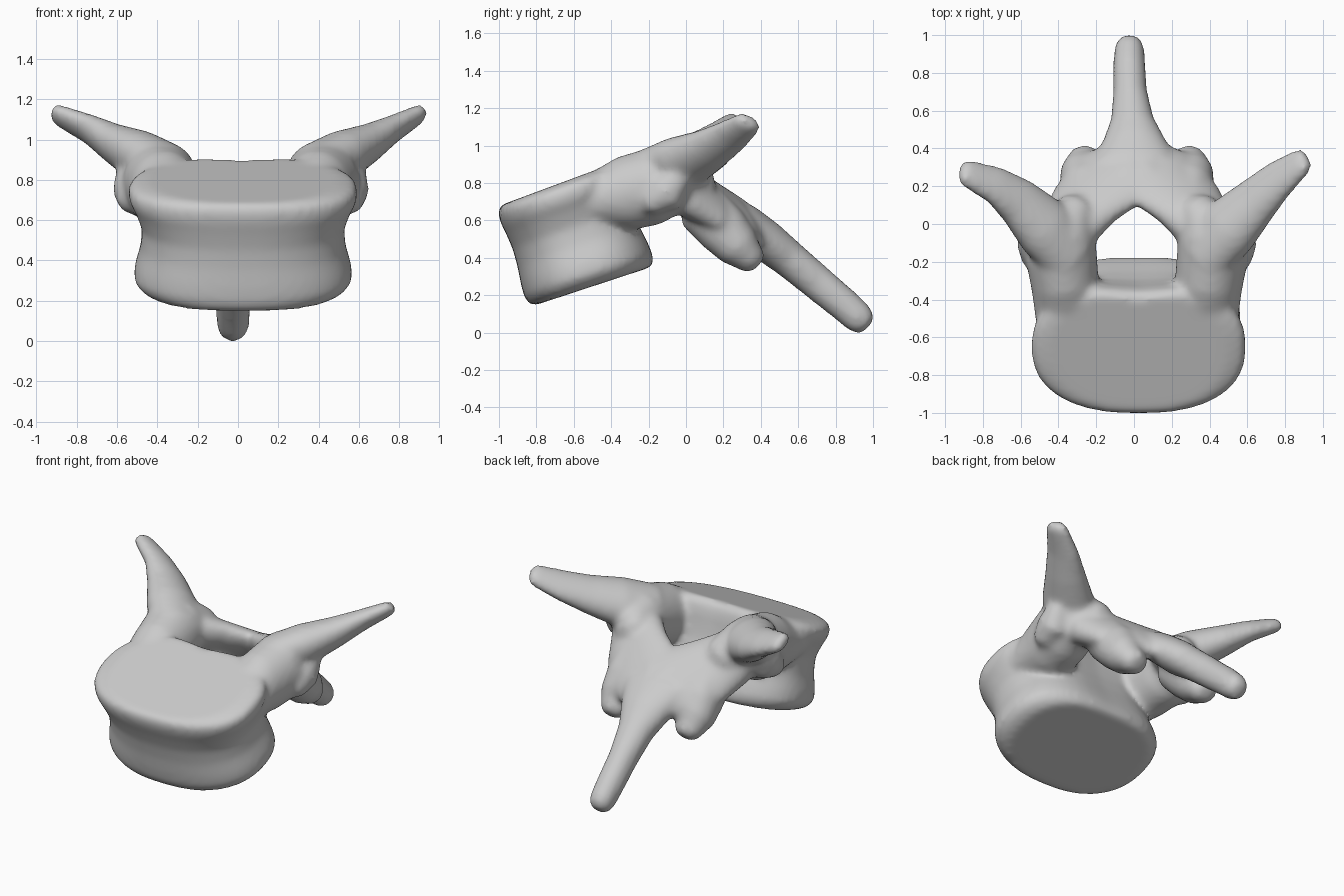
import bpy, bmesh, math
from mathutils import Vector

if "Cube" in bpy.data.objects:
    bpy.data.objects.remove(bpy.data.objects["Cube"])

bone = bpy.data.materials.new("bone grey")
bone.use_nodes = True
bone.diffuse_color = (0.6, 0.6, 0.6, 1)
bone.node_tree.nodes["Principled BSDF"].inputs["Base Color"].default_value = (0.6, 0.6, 0.6, 1)

parts = []
SIDES = 28


def skin_rings(name, rings):
    """Bridge a list of closed rings and cap both ends."""
    bm = bmesh.new()
    loops = [[bm.verts.new(p) for p in ring] for ring in rings]
    n = len(loops[0])
    for a, b in zip(loops, loops[1:]):
        for i in range(n):
            j = (i + 1) % n
            bm.faces.new((a[i], a[j], b[j], b[i]))
    bm.faces.new(loops[0][::-1])
    bm.faces.new(loops[-1])
    bmesh.ops.recalc_face_normals(bm, faces=bm.faces)
    mesh = bpy.data.meshes.new(name)
    bm.to_mesh(mesh)
    bm.free()
    obj = bpy.data.objects.new(name, mesh)
    bpy.context.collection.objects.link(obj)
    mesh.materials.append(bone)
    parts.append(obj)


def limb(name, sections, up):
    """Rounded tube through (x, y, z, half width, half height) sections."""
    pts = [Vector(s[:3]) for s in sections]
    last = len(pts) - 1
    rings = []
    for i, (c, s) in enumerate(zip(pts, sections)):
        t = (pts[min(i + 1, last)] - pts[max(i - 1, 0)]).normalized()
        side = t.cross(Vector(up)).normalized()
        top = side.cross(t)

        def ring(k, push=0.0):
            return [c + t * push + side * s[3] * k * math.cos(a) + top * s[4] * k * math.sin(a)
                    for a in (math.tau * j / SIDES for j in range(SIDES))]
        r = min(s[3], s[4])
        if i == 0:
            rings.append(ring(0.6, -0.6 * r))
        rings.append(ring(1.0))
        if i == last:
            rings += [ring(0.85, 0.5 * r), ring(0.5, 0.85 * r)]
    skin_rings(name, rings)


# Vertebral body: waisted drum, tilted forward, hollowed at the back
def body_ring(level, k):
    c = Vector((0.025, -0.50, 0.265)).lerp(Vector((0.025, -0.665, 0.785)), level)
    slope = Vector((0, 1, 0.33 + 0.04 * level)).normalized()
    rx, ry = 0.54 + 0.03 * level, 0.37
    ring = []
    for j in range(48):
        a = math.tau * j / 48
        ca, sa = math.cos(a), math.sin(a)
        x = rx * k * math.copysign(abs(ca) ** 0.83, ca)
        y = ry * (0.5 + 0.5 * k) * math.copysign(abs(sa) ** 0.85, sa)
        if sa > 0:
            y -= 0.05 * math.exp(-(x / 0.22) ** 2) * sa * (0.3 + 0.7 * level)
        ring.append(c + Vector((x, 0, 0)) + slope * y)
    return ring


skin_rings("vertebral_body", [body_ring(*s) for s in (
    (-0.03, 0.85), (0.02, 0.95), (0.1, 1.0), (0.22, 0.98), (0.4, 0.92), (0.58, 0.9),
    (0.74, 0.95), (0.85, 1.0), (0.95, 1.0), (1.0, 0.95), (1.03, 0.82))])

# Paired parts of the arch
for s, label in ((1, "left"), (-1, "right")):
    def paired(part, sections, up=(0, 0, 1)):
        limb(label + "_" + part, [(q[0] * s + 0.015,) + q[1:] for q in sections], up)

    paired("pedicle", ((0.34, -0.54, 0.69, 0.19, 0.13), (0.38, -0.32, 0.745, 0.18, 0.20),
                       (0.40, -0.18, 0.78, 0.19, 0.205), (0.39, -0.05, 0.81, 0.18, 0.18),
                       (0.34, 0.03, 0.78, 0.13, 0.15)))
    tip = 0.03 * s
    paired("transverse_process", ((0.34, -0.17, 0.85, 0.17, 0.12), (0.49, -0.02, 0.91, 0.17, 0.13),
                                  (0.63, 0.12, 0.98, 0.135, 0.095),
                                  (0.75, 0.22 + tip / 2, 1.05, 0.11, 0.065),
                                  (0.89 - tip / 2, 0.30 + tip, 1.12, 0.08, 0.045)),
           (0, 0.5, 0.85))
    paired("rib_facet", ((0.52, -0.19, 0.70, 0.09, 0.08), (0.54, -0.1, 0.75, 0.095, 0.11),
                         (0.54, -0.05, 0.82, 0.085, 0.08)), (0, 1, 0))
    paired("lamina", ((0.36, -0.02, 0.77, 0.12, 0.18), (0.27, 0.11, 0.70, 0.10, 0.22),
                      (0.14, 0.23, 0.645, 0.085, 0.24), (-0.03, 0.31, 0.60, 0.085, 0.23)),
           (0, 0.75, -0.66))
    paired("articular_process", ((0.28, 0.08, 0.67, 0.12, 0.14), (0.28, 0.20, 0.55, 0.13, 0.14),
                                 (0.28, 0.28, 0.46, 0.125, 0.12), (0.275, 0.33, 0.41, 0.10, 0.09)))

# Spinous process
limb("spinous_process", ((0, 0.30, 0.60, 0.24, 0.10), (0, 0.43, 0.49, 0.17, 0.11),
                         (-0.01, 0.55, 0.395, 0.115, 0.10), (-0.02, 0.70, 0.27, 0.09, 0.095),
                         (-0.025, 0.85, 0.145, 0.085, 0.09), (-0.025, 0.925, 0.077, 0.08, 0.085)),
     (0, 0, 1))

# Fuse the parts into one smooth bone
bpy.ops.object.select_all(action="DESELECT")
for obj in parts:
    obj.select_set(True)
vertebra = parts[0]
bpy.context.view_layer.objects.active = vertebra
bpy.ops.object.join()
vertebra.name = "vertebra"
remesh = vertebra.modifiers.new("fuse", "REMESH")
remesh.mode = "VOXEL"
remesh.voxel_size = 0.018
soften = vertebra.modifiers.new("soften", "SMOOTH")
soften.factor = 0.5
soften.iterations = 12
bpy.ops.object.convert(target="MESH")
bpy.ops.object.shade_smooth()
